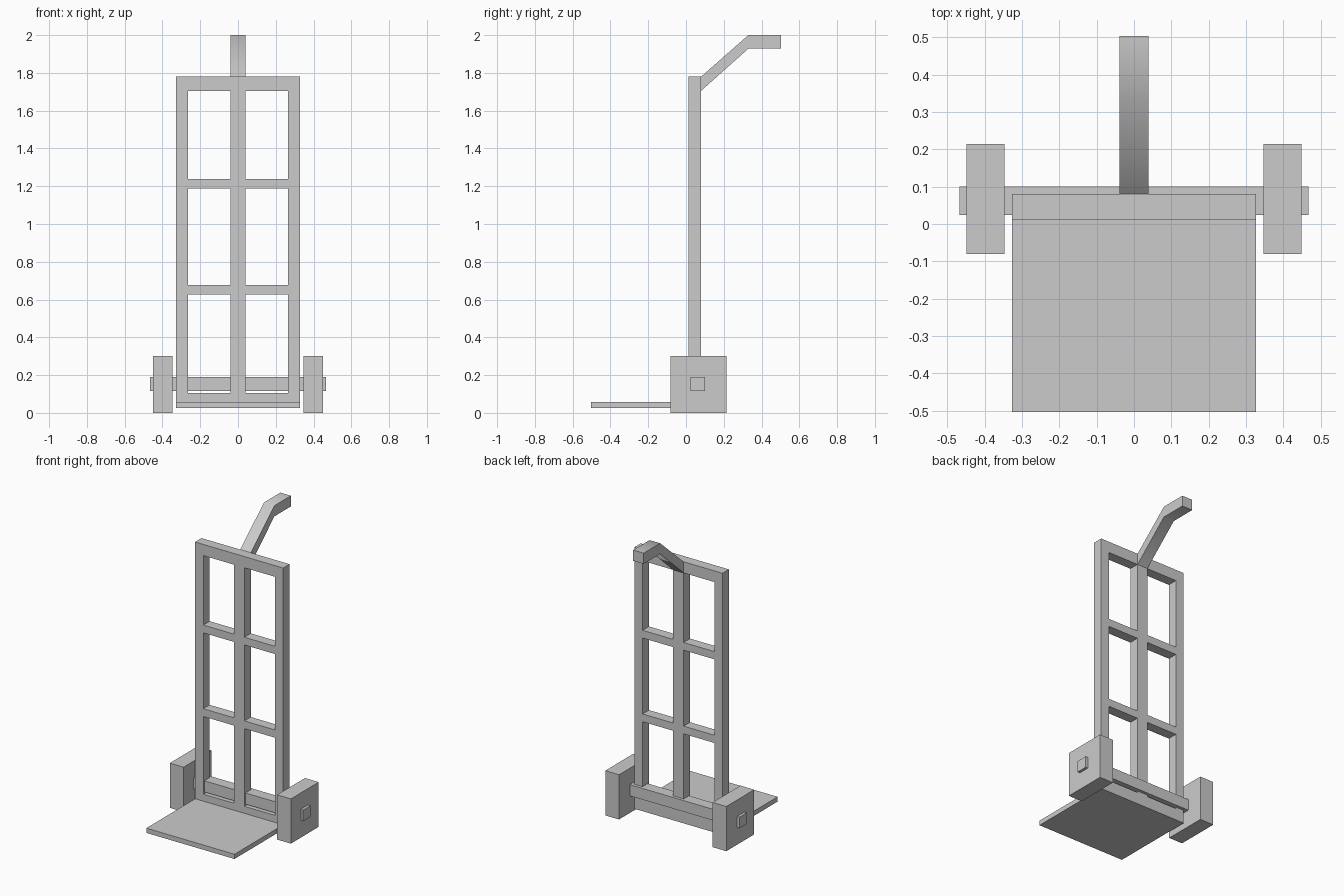
import bpy, bmesh, math

old = bpy.data.objects.get("Cube")
if old:
    bpy.data.objects.remove(old, do_unlink=True)

# One flat grey for the whole trolley
grey = bpy.data.materials.new("plain grey")
grey.use_nodes = True
colour = (0.6, 0.6, 0.6, 1)
grey.diffuse_color = colour
grey.node_tree.nodes["Principled BSDF"].inputs["Base Color"].default_value = colour


def add_prism(name, outline, x0, x1):
    """Extrude a (y, z) outline from x0 to x1."""
    bm = bmesh.new()
    face = bm.faces.new([bm.verts.new((x0, y, z)) for y, z in outline])
    side = bmesh.ops.extrude_face_region(bm, geom=[face])["geom"]
    moved = [v for v in side if isinstance(v, bmesh.types.BMVert)]
    bmesh.ops.translate(bm, verts=moved, vec=(x1 - x0, 0, 0))
    bmesh.ops.recalc_face_normals(bm, faces=bm.faces)
    mesh = bpy.data.meshes.new(name)
    bm.to_mesh(mesh)
    bm.free()
    mesh.materials.append(grey)
    obj = bpy.data.objects.new(name, mesh)
    bpy.context.collection.objects.link(obj)
    return obj


def add_box(name, x, y, z):
    outline = [(y[0], z[0]), (y[1], z[0]), (y[1], z[1]), (y[0], z[1])]
    return add_prism(name, outline, *x)


depth = (0.012, 0.08)      # front and back of the frame
half, inner, mid = 0.327, 0.266, 0.039
base, bottom, top_low, top = 0.026, 0.105, 1.705, 1.78

# Frame rails and centre post
add_box("top_rail", (-half, half), depth, (top_low, top))
add_box("bottom_rail", (-half, half), depth, (base, bottom))
add_box("centre_post", (-mid, mid), depth, (bottom, top_low))

# Uprights, crossbars and square wheels on both sides
for side, s in (("left", 1), ("right", -1)):
    add_box(side + "_upright", sorted((s * inner, s * half)), depth, (bottom, top_low))
    for level, z in (("lower", 0.652), ("upper", 1.213)):
        add_box(f"{side}_{level}_crossbar", sorted((s * mid, s * inner)),
                depth, (z - 0.026, z + 0.026))
    add_box(side + "_wheel", sorted((s * 0.347, s * 0.449)), (-0.081, 0.214), (0, 0.3))

# Axle and toe plate
add_box("axle", (-0.467, 0.467), (0.024, 0.1), (0.115, 0.19))
add_box("toe_plate", (-half, half), (-0.504, depth[0]), (base, 0.058))

# Bent handle behind the top rail
handle = add_prism("handle", [(0.08, top_low), (0.08, top), (0.33, 2.0),
                              (0.504, 2.0), (0.504, 1.928), (0.33, 1.928)], -mid, mid)
bpy.ops.object.select_all(action="DESELECT")
handle.select_set(True)
bpy.context.view_layer.objects.active = handle
bpy.ops.object.shade_smooth_by_angle(angle=math.radians(45))
